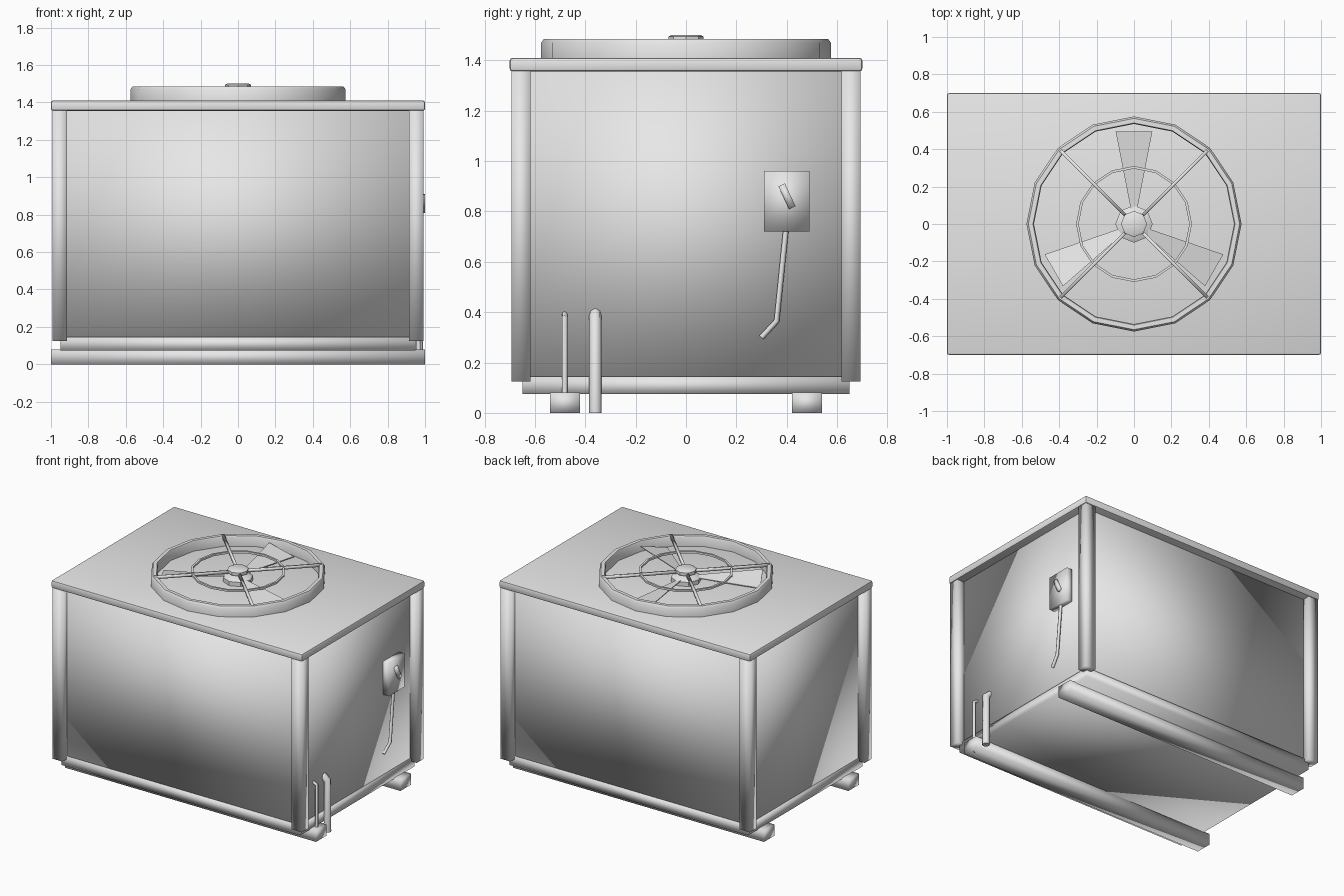
import bpy, bmesh, math
from mathutils import Vector, Matrix

if "Cube" in bpy.data.objects:
    bpy.data.objects.remove(bpy.data.objects["Cube"])

metal = bpy.data.materials.new("grey_metal")
metal.diffuse_color = (0.8, 0.8, 0.8, 1)
metal.use_nodes = True
metal.node_tree.nodes["Principled BSDF"].inputs["Base Color"].default_value = metal.diffuse_color


def finish(name, bm, smooth=True, angle=None):
    bmesh.ops.recalc_face_normals(bm, faces=bm.faces[:])
    me = bpy.data.meshes.new(name)
    bm.to_mesh(me)
    bm.free()
    me.materials.append(metal)
    ob = bpy.data.objects.new(name, me)
    bpy.context.collection.objects.link(ob)
    for p in me.polygons:
        p.use_smooth = smooth
    if angle:
        bpy.ops.object.select_all(action='DESELECT')
        ob.select_set(True)
        bpy.context.view_layer.objects.active = ob
        bpy.ops.object.shade_smooth_by_angle(angle=math.radians(angle))
    return ob


def box(name, lo, hi, rot=None, bevel=0, smooth=True, angle=None):
    lo, hi = Vector(lo), Vector(hi)
    bm = bmesh.new()
    m = Matrix.Translation((lo + hi) / 2)
    if rot:
        m = m @ rot
    bmesh.ops.create_cube(bm, size=1, matrix=m @ Matrix.Diagonal((*(hi - lo), 1)))
    if bevel:
        bmesh.ops.bevel(bm, geom=bm.edges[:], offset=bevel, segments=2,
                        profile=0.5, affect='EDGES')
    return finish(name, bm, smooth, angle)


def lathe(name, profile, sides, closed=False, angle=35):
    """Spin an (r, z) profile round the z axis; open profiles get end caps."""
    bm = bmesh.new()
    rings = []
    for r, z in profile:
        rings.append([bm.verts.new((r * math.cos(2 * math.pi * i / sides),
                                    r * math.sin(2 * math.pi * i / sides), z))
                      for i in range(sides)])
    n = len(rings)
    for k in range(n if closed else n - 1):
        a, b = rings[k], rings[(k + 1) % n]
        for i in range(sides):
            j = (i + 1) % sides
            bm.faces.new((a[i], a[j], b[j], b[i]))
    if not closed:
        bm.faces.new(rings[0])
        bm.faces.new(rings[-1])
    return finish(name, bm, True, angle)


def tube(name, pts, r, sides=8):
    """Round pipe with mitred joints along a few points."""
    pts = [Vector(p) for p in pts]
    bm = bmesh.new()
    rings = []
    for k, p in enumerate(pts):
        d0 = (p - pts[k - 1]).normalized() if k else None
        d1 = (pts[k + 1] - p).normalized() if k < len(pts) - 1 else None
        d = ((d0 or d1) + (d1 or d0)).normalized()
        ref = Vector((0, 1, 0)) if abs(d.y) < 0.8 else Vector((1, 0, 0))
        u = d.cross(ref).normalized()
        v = d.cross(u)
        rings.append([bm.verts.new(p + r * (math.cos(t) * u + math.sin(t) * v))
                      for t in (2 * math.pi * i / sides for i in range(sides))])
    for a, b in zip(rings, rings[1:]):
        for i in range(sides):
            j = (i + 1) % sides
            bm.faces.new((a[i], a[j], b[j], b[i]))
    bm.faces.new(rings[0])
    bm.faces.new(rings[-1])
    return finish(name, bm, True, 50)


# Skids, base pan and cabinet
for side, y in (("front", -0.48), ("back", 0.48)):
    box(side + "_skid", (-1, y - 0.06, 0), (1, y + 0.06, 0.08))
box("base_pan", (-0.95, -0.65, 0.075), (0.95, 0.65, 0.145))
box("cabinet", (-0.94, -0.64, 0.14), (0.94, 0.64, 1.36))

# Corner posts
for sx in (-1, 1):
    for sy in (-1, 1):
        c = Vector((sx * 0.953, sy * 0.655, 0))
        box("corner_post", c + Vector((-0.04, -0.038, 0.125)),
            c + Vector((0.04, 0.038, 1.36)))

# Lid
box("lid", (-1, -0.7, 1.355), (1, 0.7, 1.41), bevel=0.012, angle=40)

# Fan shroud and guard
lathe("fan_shroud", [(0.575, 1.405), (0.575, 1.47), (0.565, 1.484),
                     (0.54, 1.484), (0.535, 1.475), (0.535, 1.405)], 16, True, 40)
lathe("guard_ring", [(0.31, 1.468), (0.31, 1.482), (0.296, 1.482), (0.296, 1.468)],
      16, True)
lathe("guard_hub", [(0.07, 1.472), (0.07, 1.494), (0.058, 1.5)], 8)
for k in range(4):
    a = math.radians(45 + 90 * k)
    c = Vector((0.3 * math.cos(a), 0.3 * math.sin(a), 1.476))
    h = Vector((0.255, 0.009, 0.009))
    box("guard_spoke", c - h, c + h, rot=Matrix.Rotation(a, 4, 'Z'))

# Fan motor and three pitched, tapered blades
lathe("fan_motor", [(0.1, 1.405), (0.1, 1.44), (0.065, 1.458)], 8)
for k in range(3):
    bm = bmesh.new()
    bmesh.ops.create_cube(bm, size=1)
    spin = Matrix.Rotation(math.radians(120 * k), 4, 'Z')
    for v in bm.verts:
        outer = v.co.y > 0
        x = (0.098 if outer else 0.015) * (1 if v.co.x > 0 else -1)
        v.co = spin @ Vector((x, 0.495 if outer else 0.07,
                              1.44 - 0.24 * x + 0.006 * v.co.z))
    finish("fan_blade", bm, True, 40)

# Electrical box with lever and conduit on the right side
box("switch_box", (0.93, 0.31, 0.72), (0.985, 0.49, 0.96))
box("switch_lever", (0.975, 0.387, 0.81), (1.0, 0.415, 0.91),
    rot=Matrix.Rotation(math.radians(25), 4, 'X'))
tube("conduit", [(0.96, 0.397, 0.73), (0.96, 0.36, 0.365), (0.95, 0.3, 0.3)], 0.011)

# Refrigerant pipes, bent into the cabinet at the top
tube("large_pipe", [(0.965, -0.36, 0), (0.965, -0.36, 0.365), (0.925, -0.36, 0.395)], 0.025)
tube("small_pipe", [(0.965, -0.482, 0), (0.965, -0.482, 0.38), (0.93, -0.482, 0.395)], 0.011)
